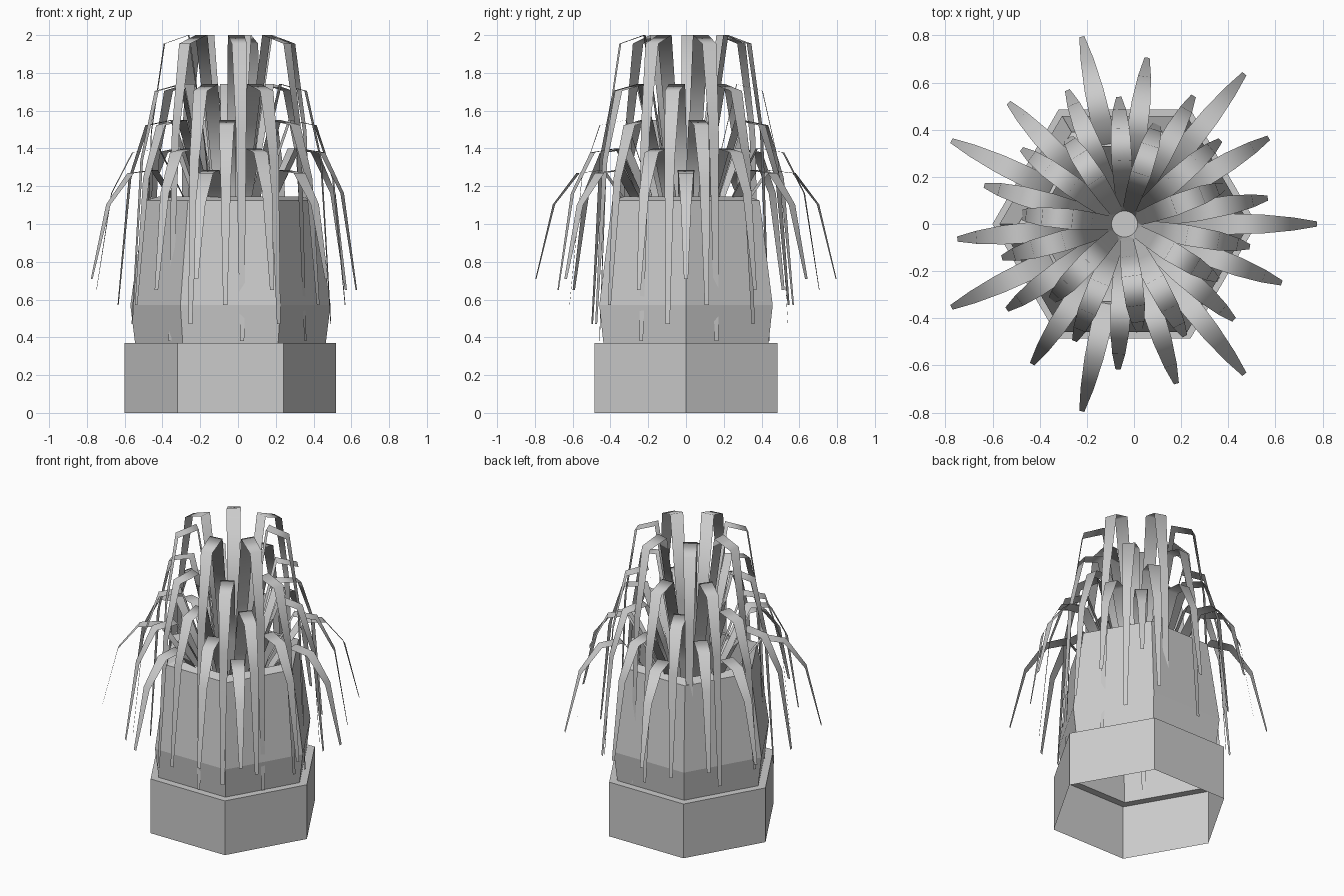
import bpy
import math

if "Cube" in bpy.data.objects:
    bpy.data.objects.remove(bpy.data.objects["Cube"])

CX = -0.04          # pot and plant axis
BASE_Z = 0.60       # soil level where the leaves start


def make_object(name, verts, faces, smooth=False):
    mesh = bpy.data.meshes.new(name)
    mesh.from_pydata(verts, [], faces)
    mesh.update()
    for p in mesh.polygons:
        p.use_smooth = smooth
    obj = bpy.data.objects.new(name, mesh)
    bpy.context.collection.objects.link(obj)
    return obj


def lathe(name, profile, sides, cap_end=False):
    """Revolve a (radius, height) profile into a low-poly shell."""
    verts, faces = [], []
    for r, z in profile:
        for i in range(sides):
            a = 2 * math.pi * i / sides
            verts.append((CX + r * math.cos(a), r * math.sin(a), z))
    for k in range(len(profile) - 1):
        for i in range(sides):
            j = (i + 1) % sides
            faces.append((k * sides + i, k * sides + j,
                          (k + 1) * sides + j, (k + 1) * sides + i))
    if cap_end:
        start = (len(profile) - 1) * sides
        faces.append(tuple(range(start, start + sides)))
    return make_object(name, verts, faces)


def leaf_ring(name, path, widths, count, offset):
    """A ring of flat drooping leaves following a (radius, height) path."""
    verts, faces = [], []
    for i in range(count):
        a = offset + 2 * math.pi * i / count
        c, s = math.cos(a), math.sin(a)
        start = len(verts)
        for (r, z), w in zip(path, widths):
            for side in (-0.5, 0.5):
                verts.append((CX + r * c - side * w * s, r * s + side * w * c, z))
        for k in range(len(path) - 1):
            b = start + 2 * k
            faces.append((b, b + 2, b + 3, b + 1))
    return make_object(name, verts, faces, smooth=True)


# Hexagonal pot: open foot, ledge, flared body, rim, inner wall and soil floor
lathe("pot", [(0.56, 0), (0.56, 0.37), (0.505, 0.37), (0.53, 0.57),
              (0.45, 1.125), (0.38, 1.145), (0.42, BASE_Z)], 6, cap_end=True)

# Five rings of seven leaves, each ring taller, narrower and turned further
peaks = [1.285, 1.40, 1.55, 1.74, 2.0]
tips = [(0.815, 0.71), (0.712, 0.65), (0.617, 0.57), (0.54, 0.47), (0.462, 0.38)]
widths = [0.055, 0.075, 0.088, 0.08, 0.055, 0.022]
for k, (peak, (tip_r, tip_z)) in enumerate(zip(peaks, tips)):
    t = k / 4
    drop = peak - tip_z
    crown_r = tip_r * (0.55 - 0.07 * t)
    path = [(0.055, BASE_Z),
            (0.055 + (crown_r - 0.055) * 0.5, BASE_Z + (peak - BASE_Z) * 0.6),
            (crown_r, peak),
            (tip_r * (0.72 + 0.04 * t), peak - 0.028 * drop),
            (tip_r * (0.88 + 0.03 * t), peak - 0.316 * drop),
            (tip_r, tip_z)]
    leaf_ring(f"leaf_ring_{k + 1}", path, widths, 7, k * 0.6 * 2 * math.pi / 7)
